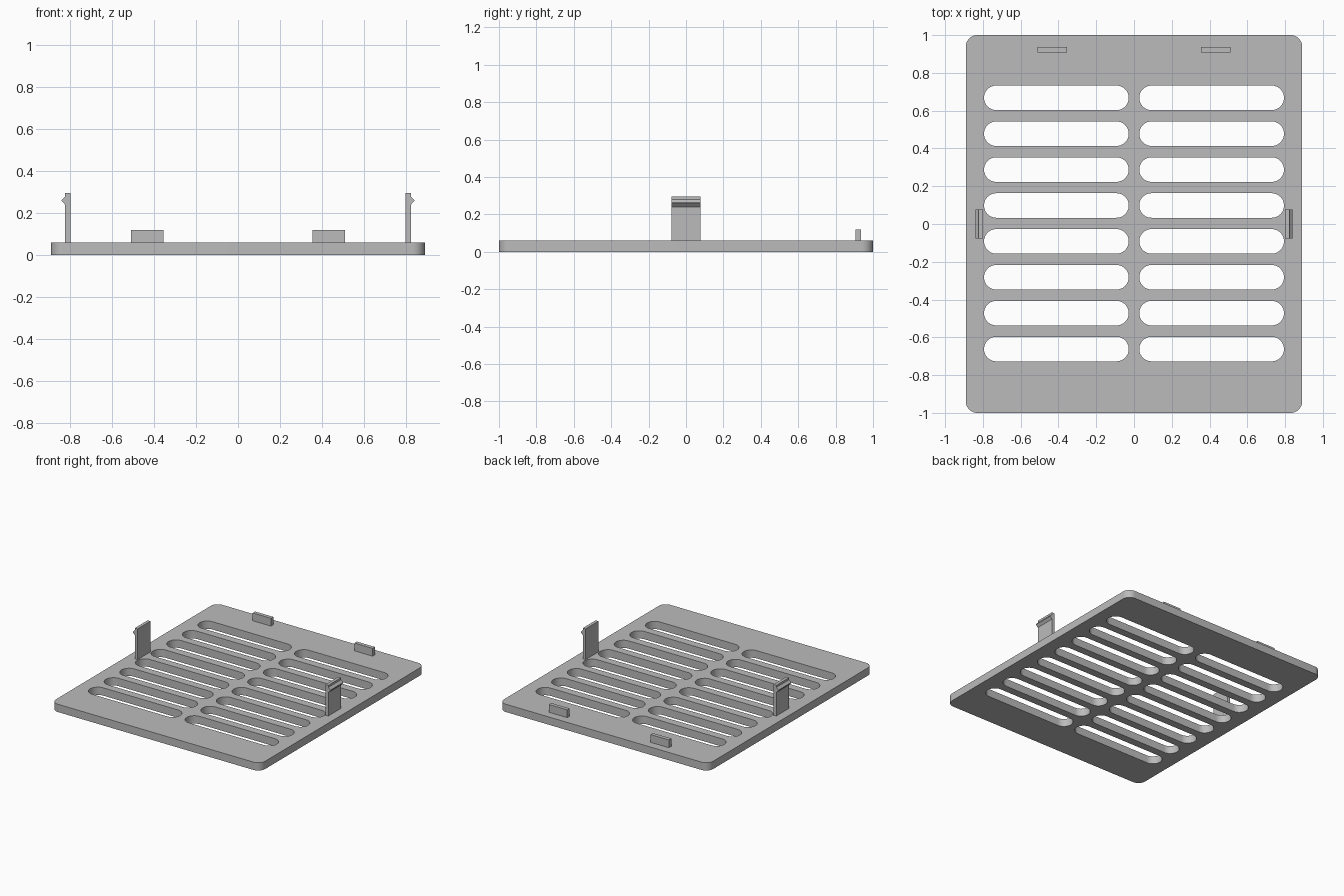
import bpy, bmesh, math

if "Cube" in bpy.data.objects:
    bpy.data.objects.remove(bpy.data.objects["Cube"])

grey = bpy.data.materials.new("grey plastic")
grey.diffuse_color = (0.5, 0.5, 0.5, 1)
grey.use_nodes = True
grey.node_tree.nodes["Principled BSDF"].inputs["Base Color"].default_value = grey.diffuse_color

THICK = 0.06


def rounded_rect(cx, cy, hx, hy, r, n=12):
    """Outline of a rectangle with rounded corners."""
    pts = []
    for i, (sx, sy) in enumerate(((1, 1), (-1, 1), (-1, -1), (1, -1))):
        for k in range(n + 1):
            a = math.pi / 2 * (i + k / n)
            p = (cx + sx * (hx - r) + r * math.cos(a),
                 cy + sy * (hy - r) + r * math.sin(a))
            if not pts or math.dist(p, pts[-1]) > 1e-5:
                pts.append(p)
    return pts


def prism(name, profile, offset):
    """Extrude a closed 3D profile along an offset into a solid."""
    bm = bmesh.new()
    face = bm.faces.new([bm.verts.new(p) for p in profile])
    ext = bmesh.ops.extrude_face_region(bm, geom=[face], use_keep_orig=True)
    verts = [v for v in ext["geom"] if isinstance(v, bmesh.types.BMVert)]
    bmesh.ops.translate(bm, verts=verts, vec=offset)
    bmesh.ops.recalc_face_normals(bm, faces=bm.faces)
    me = bpy.data.meshes.new(name)
    bm.to_mesh(me)
    bm.free()
    ob = bpy.data.objects.new(name, me)
    bpy.context.collection.objects.link(ob)
    me.materials.append(grey)
    return ob


# Plate outline with two columns of eight rounded slots
outlines = [rounded_rect(0, 0, 0.89, 1.0, 0.06)]
for row in range(8):
    for side in (-1, 1):
        outlines.append(rounded_rect(side * 0.411, 0.668 - 0.19 * row,
                                     0.383, 0.065, 0.065))

curve = bpy.data.curves.new("vent_plate", 'CURVE')
curve.dimensions = '2D'
curve.fill_mode = 'BOTH'
curve.extrude = THICK / 2
for pts in outlines:
    sp = curve.splines.new('POLY')
    sp.points.add(len(pts) - 1)
    for p, (x, y) in zip(sp.points, pts):
        p.co = (x, y, 0, 1)
    sp.use_cyclic_u = True
plate = bpy.data.objects.new("vent_plate", curve)
bpy.context.collection.objects.link(plate)
plate.location.z = THICK / 2
bpy.context.view_layer.objects.active = plate
plate.select_set(True)
bpy.ops.object.convert(target='MESH')
plate = bpy.context.object

# Weld caps to walls and smooth the rounded ends
bm = bmesh.new()
bm.from_mesh(plate.data)
bmesh.ops.remove_doubles(bm, verts=bm.verts, dist=1e-5)
bmesh.ops.recalc_face_normals(bm, faces=bm.faces)
bm.to_mesh(plate.data)
bm.free()
plate.data.materials.clear()
plate.data.materials.append(grey)
bpy.ops.object.shade_smooth_by_angle(angle=math.radians(30))

# Side clips with outward barbs, and locating tabs along the back edge
clip = [(0.799, 0.05), (0.823, 0.05), (0.823, 0.24), (0.84, 0.258),
        (0.84, 0.263), (0.823, 0.28), (0.823, 0.296), (0.799, 0.296)]
for label, s in (("left", -1), ("right", 1)):
    prism(label + "_clip", [(s * x, -0.078, z) for x, z in clip], (0, 0.156, 0))
    tab = [(s * x, y, 0.05) for x, y in
           ((0.355, 0.907), (0.51, 0.907), (0.51, 0.936), (0.355, 0.936))]
    prism(label + "_tab", tab, (0, 0, 0.07))
